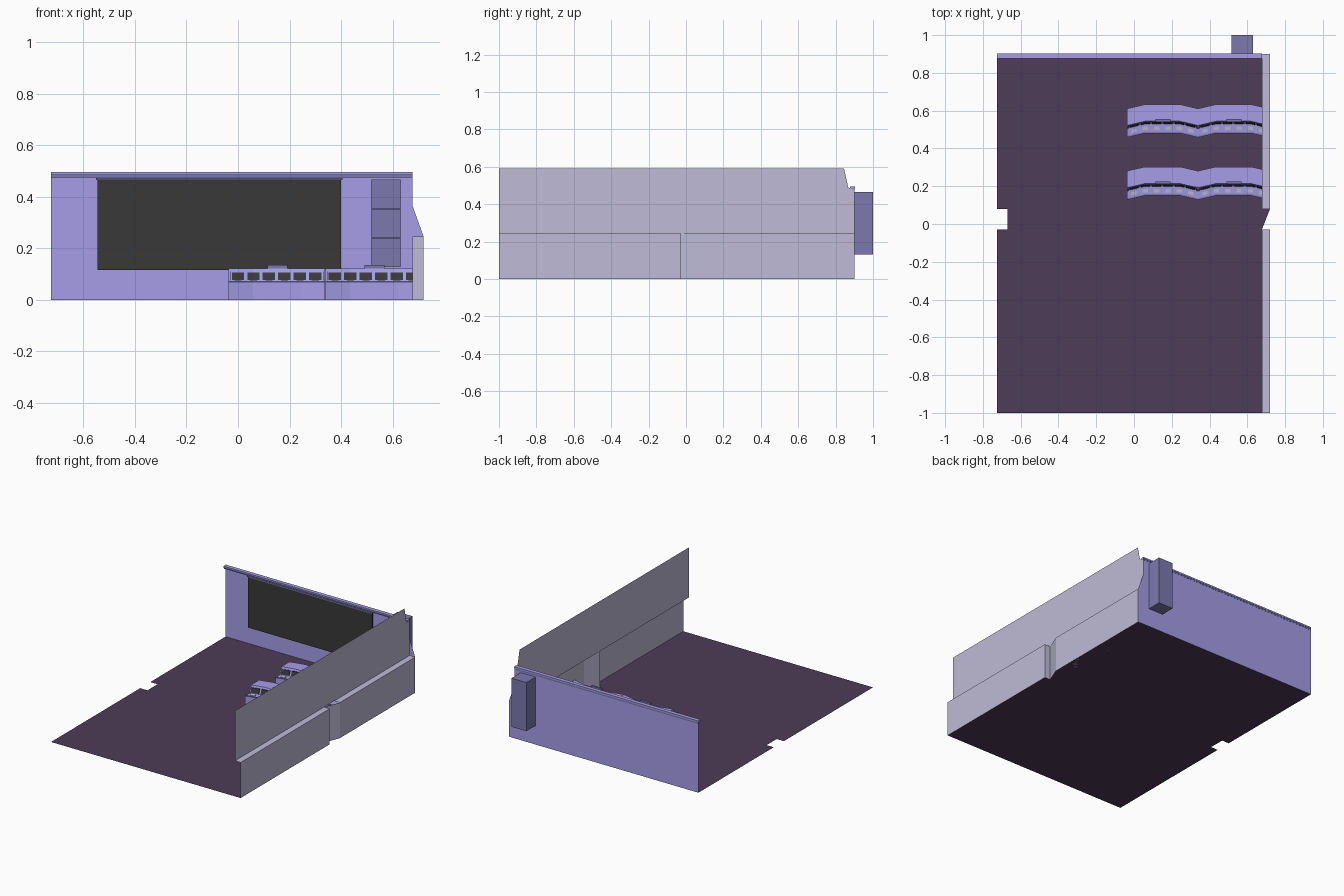
import bpy, bmesh

if "Cube" in bpy.data.objects:
    bpy.data.objects.remove(bpy.data.objects["Cube"])

def mat(name, r, g, b):
    m = bpy.data.materials.new(name)
    m.diffuse_color = (r, g, b, 1)
    m.use_nodes = True
    m.node_tree.nodes["Principled BSDF"].inputs["Base Color"].default_value = m.diffuse_color
    return m

LILAC = mat("lilac", .38, .34, .80)
FLOOR = mat("dark_purple", .075, .045, .095)
WALL = mat("pale_grey", .52, .50, .68)
DARK = mat("charcoal", .04, .04, .04)
BLUE = mat("slate_blue", .20, .19, .42)

def mesh(name, polys, m):
    """Object from a list of polygons, shared corners merged."""
    bm = bmesh.new()
    for p in polys:
        bm.faces.new([bm.verts.new(v) for v in p])
    bmesh.ops.remove_doubles(bm, verts=bm.verts, dist=1e-5)
    me = bpy.data.meshes.new(name)
    bm.to_mesh(me)
    bm.free()
    me.materials.append(m)
    ob = bpy.data.objects.new(name, me)
    bpy.context.collection.objects.link(ob)
    return ob

def box(name, x0, x1, y0, y1, z0, z1, m, skip=()):
    a, b, c, d = (x0, y0, z0), (x1, y0, z0), (x1, y1, z0), (x0, y1, z0)
    e, f, g, h = (x0, y0, z1), (x1, y0, z1), (x1, y1, z1), (x0, y1, z1)
    faces = {"bottom": (a, d, c, b), "top": (e, f, g, h), "front": (a, b, f, e),
             "right": (b, c, g, f), "back": (c, d, h, g), "left": (d, a, e, h)}
    return mesh(name, [p for k, p in faces.items() if k not in skip], m)

def xquad(x, y0, y1, z0, z1):
    return [(x, y0, z0), (x, y1, z0), (x, y1, z1), (x, y0, z1)]

def yquad(y, x0, x1, z0, z1):
    return [(x0, y, z0), (x1, y, z0), (x1, y, z1), (x0, y, z1)]

L, IN, OUT = -.725, .677, .72      # left edge, upper wall, lower wall
D0, D1, BACK = -.03, .08, .90      # doorway start/end, back wall
LEDGE = .245

# Floor with the square doorway notch on the left and slanted one on the right
mesh("floor", [[(x, y, 0) for x, y in p] for p in (
    [(L, -1), (OUT, -1), (OUT, D0), (IN, D0), (-.67, D0), (L, D0)],
    [(-.67, D0), (IN, D0), (OUT, D1), (-.67, D1)],
    [(L, D1), (-.67, D1), (OUT, D1), (OUT, BACK), (L, BACK)])], FLOOR)

# Right wall: set-out lower panels, ledges, doorway returns
mesh("right_wall_lower", [
    xquad(OUT, -1, D0, 0, LEDGE), xquad(OUT, D1, BACK, 0, LEDGE),
    yquad(D0, IN, OUT, 0, LEDGE),
    [(IN, D0, 0), (OUT, D1, 0), (OUT, D1, LEDGE), (IN, D0, LEDGE)],
    [(IN, -1, LEDGE), (OUT, -1, LEDGE), (OUT, D0, LEDGE), (IN, D0, LEDGE)],
    [(IN, D1, LEDGE), (OUT, D1, LEDGE), (OUT, BACK, LEDGE), (IN, BACK, LEDGE)]], WALL)
mesh("right_wall_upper", [[(IN, y, z) for y, z in (
    (-1, LEDGE), (BACK, LEDGE), (BACK, .475), (.867, .49), (.845, .59), (-1, .59))]], WALL)

# Back wall around the shelf niche, with a sloping right end
NX0, NX1, NZ0, NZ1 = .517, .63, .13, .465
mesh("back_wall", [
    yquad(BACK, L, NX0, 0, .48), yquad(BACK, NX0, NX1, 0, NZ0),
    yquad(BACK, NX0, NX1, NZ1, .48), yquad(BACK, NX1, IN, 0, .48),
    [(IN, BACK, 0), (OUT, BACK, 0), (OUT, BACK, LEDGE), (IN, BACK, .365)]], LILAC)
box("wall_cap", L, IN, .876, BACK + .003, .484, .495, LILAC)
box("wall_cap_lip", L, IN, .884, BACK + .001, .474, .484, BLUE)

# Niche box behind the wall, with two shelves
box("niche", NX0, NX1, BACK, 1.0, NZ0, NZ1, BLUE, skip=("front",))
for i, z in enumerate((.24, .352)):
    box(f"niche_shelf_{i}", NX0, NX1, BACK + .005, .999, z - .002, z + .002, BLUE)

# Board
box("board", -.545, .40, .888, .899, .115, .465, DARK)
box("board_rail", -.55, .405, .882, .899, .465, .473, BLUE)

# Desks: a section swept along a shallow three-facet plan
STATIONS = ((0, 0), (.094, .022), (.28, .022), (.374, 0))

def shift(x):
    for (xa, ya), (xb, yb) in zip(STATIONS, STATIONS[1:]):
        if x <= xb + 1e-6:
            return ya + (yb - ya) * (x - xa) / (xb - xa)
    return 0

def sweep(name, section, ox, oy, m, x0=0, x1=.374):
    xs = [x0] + [x for x, _ in STATIONS if x0 < x < x1] + [x1]
    rings = [[(ox + x, oy + shift(x) + y, z) for y, z in section] for x in xs]
    n = len(section)
    polys = [rings[0][::-1], rings[-1]]
    for a, b in zip(rings, rings[1:]):
        polys += [[a[i], a[(i + 1) % n], b[(i + 1) % n], b[i]] for i in range(n)]
    return mesh(name, polys, m)

BASE = [(0, 0), (.153, 0), (.153, .11), (.066, .11), (.052, .072), (0, .066)]
TOP = [(.060, .110), (.153, .110), (.153, .122), (.064, .122)]
LIP = [(0, .064), (.008, .064), (.008, .073), (0, .073)]
SCREEN = [(.049, .076), (.056, .076), (.066, .106), (.059, .106)]
POST = [(.046, .070), (.060, .070), (.070, .112), (.056, .112)]
KEYS = [(.018, .066), (.036, .066), (.036, .075), (.018, .073)]

for row, oy in enumerate((.458, .128)):
    for col, ox in enumerate((-.036, .340)):
        tag = f"{row}_{col}"
        sweep("desk_base_" + tag, BASE, ox, oy, LILAC)
        sweep("desk_top_" + tag, TOP, ox, oy, LILAC)
        sweep("desk_lip_" + tag, LIP, ox, oy, BLUE)
        for i in range(6):
            x = .012 + i * .06
            sweep(f"desk_screen_{tag}_{i}", SCREEN, ox, oy, DARK, x, x + .048)
            sweep(f"desk_keys_{tag}_{i}", KEYS, ox, oy, WALL, x + .01, x + .038)
        for i, x in enumerate((0, .366)):
            sweep(f"desk_post_{tag}_{i}", POST, ox, oy, LILAC, x, x + .008)
        box("desk_slot_" + tag, ox + .15, ox + .228, oy + .083, oy + .097, .122, .134, BLUE)
